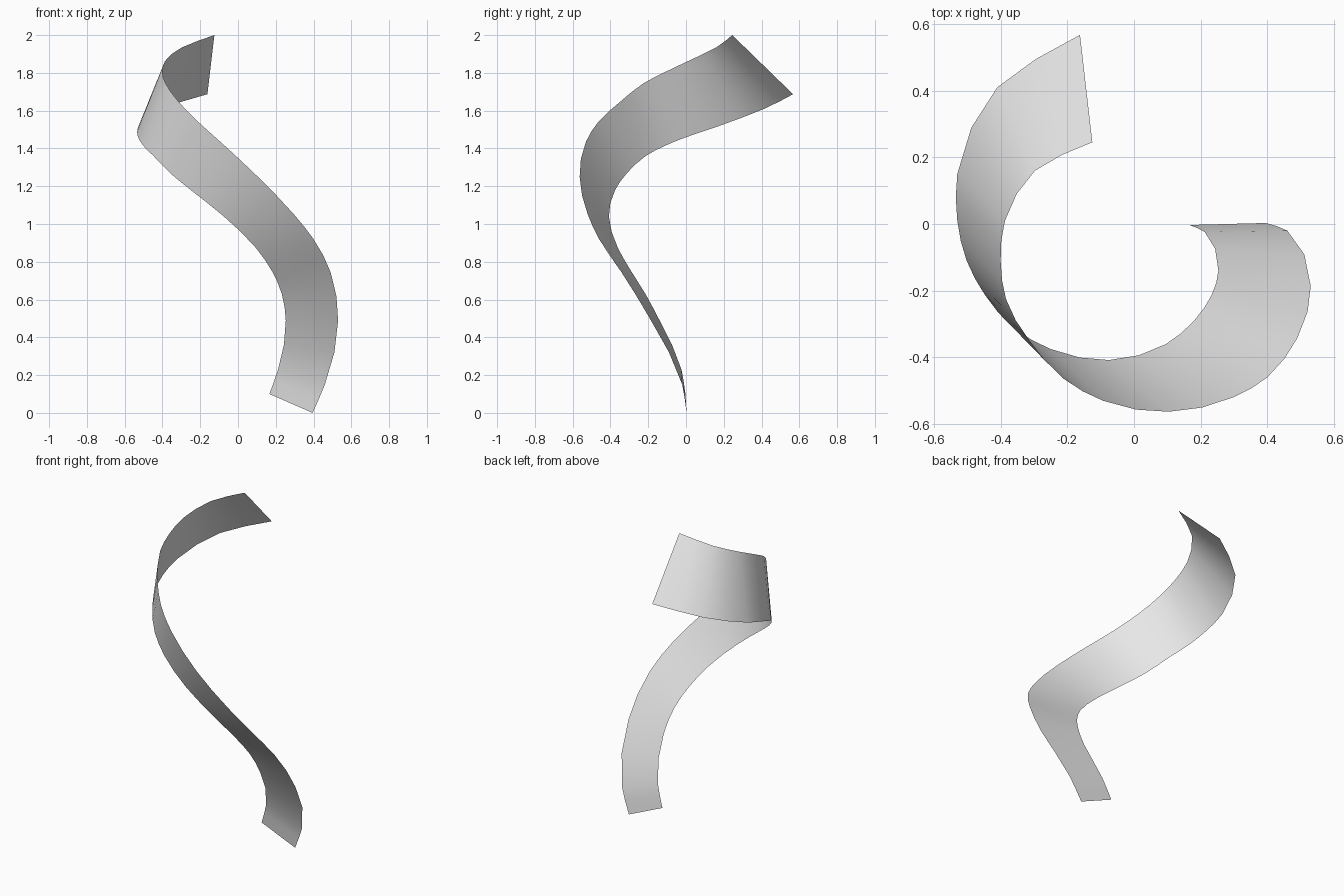
import bpy
import bmesh
from mathutils import Vector

# Remove the default cube
default_cube = bpy.data.objects.get("Cube")
if default_cube:
    bpy.data.objects.remove(default_cube, do_unlink=True)

# Rungs across the ribbon: outer edge point, inner edge point
RUNGS = [
    ((.395, .003, 0), (.166, -.003, .1)),
    ((.46, -.02, .15), (.212, -.024, .23)),
    ((.53, -.186, .49), (.253, -.14, .49)),
    ((.49, -.342, .745), (.232, -.215, .63)),
    ((.4, -.46, .92), (.18, -.29, .75)),
    ((.297, -.52, 1.05), (.096, -.36, .872)),
    ((.105, -.563, 1.25), (-.075, -.408, 1.04)),
    ((-.093, -.53, 1.435), (-.25, -.375, 1.18)),
    ((-.21, -.465, 1.54), (-.36, -.312, 1.27)),
    ((-.317, -.345, 1.65), (-.447, -.213, 1.36)),
    ((-.384, -.225, 1.745), (-.502, -.11, 1.415)),
    ((-.4, -.11, 1.805), (-.53, .01, 1.463)),
    ((-.387, .01, 1.862), (-.53, .15, 1.51)),
    ((-.297, .16, 1.935), (-.41, .41, 1.608)),
    ((-.125, .245, 2), (-.162, .567, 1.687)),
]
STEPS_PER_SPAN = 2
CROSS_SEGMENTS = 4


def make_material(name, color):
    """Create a plain flat-coloured material."""
    material = bpy.data.materials.new(name)
    material.use_nodes = True
    material.diffuse_color = color
    shader = material.node_tree.nodes["Principled BSDF"]
    shader.inputs["Base Color"].default_value = color
    return material


def smooth_path(points, steps):
    """Return samples of a smooth curve passing through every point."""
    points = [Vector(point) for point in points]
    before = points[0] * 2 - points[1]
    after = points[-1] * 2 - points[-2]
    padded = [before] + points + [after]

    # Knots follow the distance between points to avoid bulges
    knots = [0.0]
    for start, end in zip(padded, padded[1:]):
        knots.append(knots[-1] + (end - start).length)

    samples = []
    for i in range(1, len(padded) - 2):
        span = knots[i + 1] - knots[i]

        def tangent(k):
            back = knots[k] - knots[k - 1]
            ahead = knots[k + 1] - knots[k]
            slope_back = (padded[k] - padded[k - 1]) / back
            slope_ahead = (padded[k + 1] - padded[k]) / ahead
            return (slope_back * ahead + slope_ahead * back) / (back + ahead)

        tangent_start = tangent(i) * span
        tangent_end = tangent(i + 1) * span
        for step in range(steps):
            t = step / steps
            rise = t * t * (3 - 2 * t)
            samples.append(
                padded[i] * (1 - rise)
                + padded[i + 1] * rise
                + tangent_start * (t * (1 - t) * (1 - t))
                - tangent_end * (t * t * (1 - t))
            )
    samples.append(points[-1])
    return samples


def make_ribbon(name, edge_a, edge_b, segments, material):
    """Span a thin sheet between two edge paths."""
    bm = bmesh.new()
    rows = []
    for a, b in zip(edge_a, edge_b):
        row = [bm.verts.new(a.lerp(b, k / segments)) for k in range(segments + 1)]
        rows.append(row)
    for low, high in zip(rows, rows[1:]):
        for k in range(segments):
            face = bm.faces.new((low[k], low[k + 1], high[k + 1], high[k]))
            face.smooth = True
    mesh = bpy.data.meshes.new(name)
    bm.to_mesh(mesh)
    bm.free()
    mesh.materials.append(material)
    ribbon = bpy.data.objects.new(name, mesh)
    bpy.context.collection.objects.link(ribbon)
    return ribbon


# Twisting ribbon
outer_points, inner_points = zip(*RUNGS)
outer_edge = smooth_path(outer_points, STEPS_PER_SPAN)
inner_edge = smooth_path(inner_points, STEPS_PER_SPAN)
light_grey = make_material("light grey", (0.8, 0.8, 0.8, 1.0))
make_ribbon("spiral_ribbon", outer_edge, inner_edge, CROSS_SEGMENTS, light_grey)
